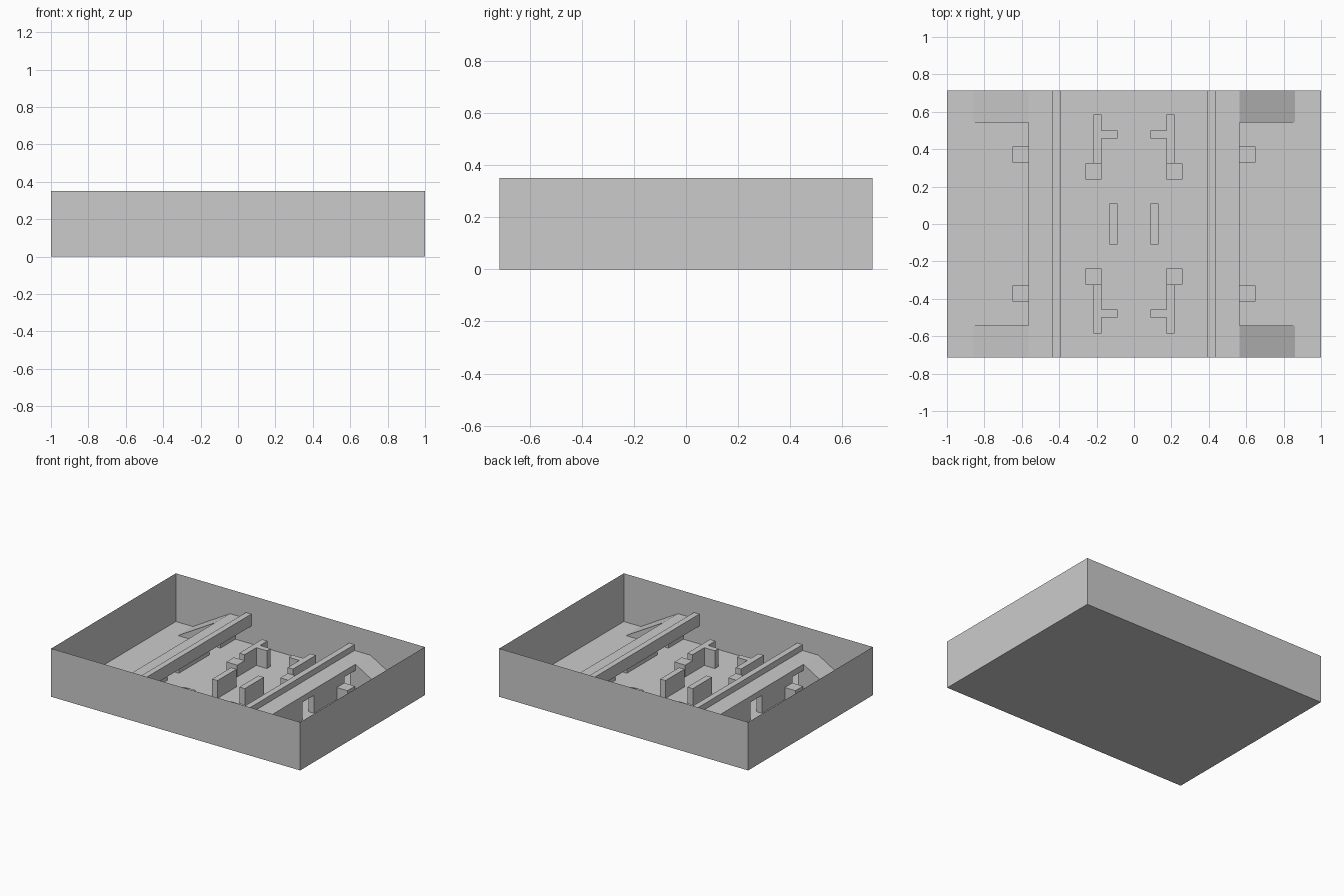
import bpy, bmesh

if "Cube" in bpy.data.objects:
    bpy.data.objects.remove(bpy.data.objects["Cube"])

H = 0.715      # half depth of the tray
E = H - 0.001  # inner parts stop just short of the shell
B = 0.001      # base height of inner parts


def finish(name, bm):
    bmesh.ops.recalc_face_normals(bm, faces=bm.faces)
    me = bpy.data.meshes.new(name)
    bm.to_mesh(me)
    bm.free()
    ob = bpy.data.objects.new(name, me)
    bpy.context.collection.objects.link(ob)
    return ob


def prism(name, profile, y0, y1):
    """Extrude an (x, z) profile along y."""
    bm = bmesh.new()
    face = bm.faces.new([bm.verts.new((x, y0, z)) for x, z in profile])
    ext = bmesh.ops.extrude_face_region(bm, geom=[face])
    moved = [v for v in ext["geom"] if isinstance(v, bmesh.types.BMVert)]
    bmesh.ops.translate(bm, verts=moved, vec=(0, y1 - y0, 0))
    if len(bm.faces) == len(profile) + 1:
        bm.faces.new([v for v in face.verts])
    return finish(name, bm)


def mirrored_prism(name, profile, y0, y1, flip_y=True):
    """Prism repeated on both x sides and, if asked, both y sides."""
    for sx, side in ((1, "right"), (-1, "left")):
        prof = [(sx * x, z) for x, z in profile]
        for sy, end in ((1, "back"), (-1, "front")) if flip_y else ((1, "mid"),):
            prism(f"{name}_{side}_{end}", prof, sy * y0, sy * y1)


def mirrored_box(name, x0, x1, y0, y1, h, flip_y=True):
    mirrored_prism(name, [(x0, B), (x1, B), (x1, h), (x0, h)], y0, y1, flip_y)


# Outer shell: thin open-topped tray
bm = bmesh.new()
bmesh.ops.create_cube(bm, size=1)
for v in bm.verts:
    v.co = (v.co.x * 2, v.co.y * 2 * H, (v.co.z + 0.5) * 0.35)
top = [f for f in bm.faces if f.calc_center_median().z > 0.34]
bmesh.ops.delete(bm, geom=top, context='FACES_ONLY')
finish("outer_shell", bm)

# Raised walkways with an inner parapet
mirrored_prism("walkway", [(.393, .13), (.564, .13), (.564, .174),
                           (.436, .174), (.436, .217), (.393, .217)], -E, E, False)

# Walls carrying the walkways, leaving doorways between them
mirrored_box("support_wall", .52, .564, .065, .414, .13)
mirrored_box("support_wall_end", .52, .564, .542, E, .13)

# Corner ramps up to the walkways
mirrored_prism("ramp", [(.564, B), (.862, B), (.564, .174)], .542, E)

# Crates against the walkways
mirrored_box("outer_crate", .564, .65, .328, .414, .087)

# Central cover: T-shaped walls, crates and two middle walls
mirrored_box("cover_wall", .173, .216, .323, .585, .13)
mirrored_box("cover_arm", .088, .173, .457, .5, .13)
mirrored_box("inner_crate", .173, .26, .238, .323, .087)
mirrored_box("middle_wall", .088, .131, -.109, .109, .13, False)
